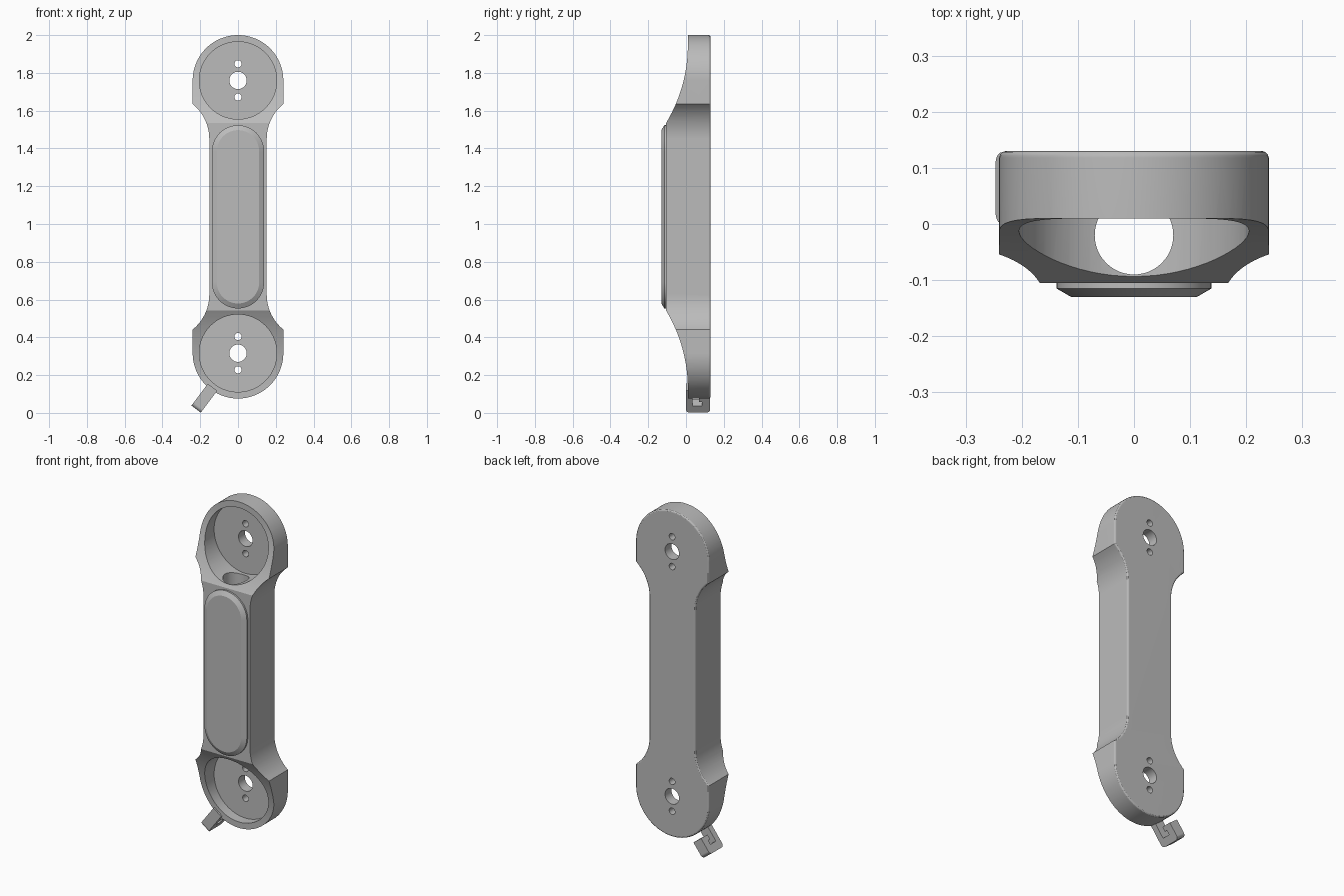
import bpy, bmesh
from math import sin, cos, radians

cube = bpy.data.objects.get("Cube")
if cube:
    bpy.data.objects.remove(cube, do_unlink=True)

MID = 1.038           # height of the mirror plane between both ends
ENDS = (1.76, 0.316)  # heights of the two joint centres
BACK, FRONT = 0.13, -0.105

grey = bpy.data.materials.new("plain_grey")
grey.use_nodes = True
grey.diffuse_color = (0.5, 0.5, 0.5, 1)
grey.node_tree.nodes["Principled BSDF"].inputs["Base Color"].default_value = (0.5, 0.5, 0.5, 1)


def arc(cx, cy, r, a0, a1, n):
    steps = [radians(a0 + (a1 - a0) * i / n) for i in range(n + 1)]
    return [(cx + r * cos(a), cy + r * sin(a)) for a in steps]


def circle(cx, cy, r, n=64):
    return arc(cx, cy, r, 0, 360, n)[:-1]


def loft(name, rings, bevel_back=0):
    """Closed solid through matching rings of 3D points."""
    bm = bmesh.new()
    loops = [[bm.verts.new(p) for p in ring] for ring in rings]
    for a, b in zip(loops, loops[1:]):
        for i in range(len(a)):
            j = (i + 1) % len(a)
            bm.faces.new((a[i], a[j], b[j], b[i]))
    bm.faces.new(loops[0])
    bm.faces.new(loops[-1])
    bmesh.ops.recalc_face_normals(bm, faces=bm.faces)
    if bevel_back:
        last = set(loops[-1])
        edges = [e for e in bm.edges if set(e.verts) <= last]
        bmesh.ops.bevel(bm, geom=edges, offset=bevel_back, segments=3,
                        profile=0.5, affect='EDGES')
    mesh = bpy.data.meshes.new(name)
    bm.to_mesh(mesh)
    bm.free()
    mesh.materials.append(grey)
    obj = bpy.data.objects.new(name, mesh)
    bpy.context.collection.objects.link(obj)
    return obj


def along_y(pts, y):
    return [(x, y, z) for x, z in pts]


def cut(body, cutter):
    mod = body.modifiers.new("cut", 'BOOLEAN')
    mod.operation = 'DIFFERENCE'
    mod.solver = 'EXACT'
    mod.object = cutter
    cutter.hide_render = True
    bpy.context.view_layer.objects.active = body
    bpy.ops.object.modifier_apply(modifier=mod.name)
    bpy.data.objects.remove(cutter, do_unlink=True)


def finish(obj, weighted=True):
    bpy.ops.object.select_all(action='DESELECT')
    obj.select_set(True)
    bpy.context.view_layer.objects.active = obj
    bpy.ops.object.shade_smooth_by_angle(angle=radians(25))
    if weighted:
        obj.modifiers.new("weighted", 'WEIGHTED_NORMAL').keep_sharp = True


# Arm body: round ends, pointed shoulders and a narrow waist
half = arc(0, ENDS[0], 0.24, 90, 0, 24) + arc(0.39, 1.45, 0.238, 129, 180, 12)
right = half + [(x, 2 * MID - z) for x, z in reversed(half)]
outline = right + [(-x, z) for x, z in reversed(right[1:-1])]
body = loft("arm_body", [along_y(outline, FRONT), along_y(outline, BACK)], 0.012)

# Concave sweep thinning the front towards each end
sweep = arc(-0.796, 1.95, 0.806, 0, -33, 20) + [(-0.3, 1.511), (-0.3, 2.2), (0.01, 2.2)]
for flip in (False, True):
    pts = [(y, 2 * MID - z if flip else z) for y, z in sweep]
    cut(body, loft("sweep_cutter", [[(x, y, z) for y, z in pts] for x in (-0.5, 0.5)]))

# Round pockets, axle holes and screw holes
for z in ENDS:
    for dz, r, depth in ((0, 0.205, 0.07), (0, 0.046, 0.3),
                         (0.088, 0.019, 0.3), (-0.088, 0.019, 0.3)):
        ring = circle(0, z + dz, r, 64 if r > 0.1 else 32)
        cut(body, loft("hole_cutter", [along_y(ring, -0.3), along_y(ring, depth)]))

# Cable channel running between the pockets
ring = circle(0, -0.02, 0.07, 48)
cut(body, loft("channel_cutter", [[(x, y, z) for x, y in ring] for z in (0.4, 1.676)]))
finish(body)


# Raised front cover with sloping rim
def stadium(r):
    reach = 0.347
    return arc(0, MID + reach, r, 0, 180, 24) + arc(0, MID - reach, r, 180, 360, 24)


cover = loft("front_cover", [along_y(stadium(0.138), -0.1), along_y(stadium(0.138), -0.115),
                             along_y(stadium(0.112), -0.13)])
finish(cover)

# Cable hook under the lower end, drawn as (depth, distance from joint centre)
hook = [(0.0, 0.225), (0.035, 0.225), (0.035, 0.325), (0.085, 0.325), (0.085, 0.3),
        (0.068, 0.3), (0.068, 0.272), (0.128, 0.272)]
hook += arc(0.108, 0.35, 0.02, 0, 90, 5) + arc(0.02, 0.35, 0.02, 90, 180, 5)
dx, dz = -0.6, -0.8


def hook_ring(side):
    return [(dx * s - dz * side, y, ENDS[1] + dz * s + dx * side) for y, s in hook]


finish(loft("cable_hook", [hook_ring(-0.031), hook_ring(0.031)]))
